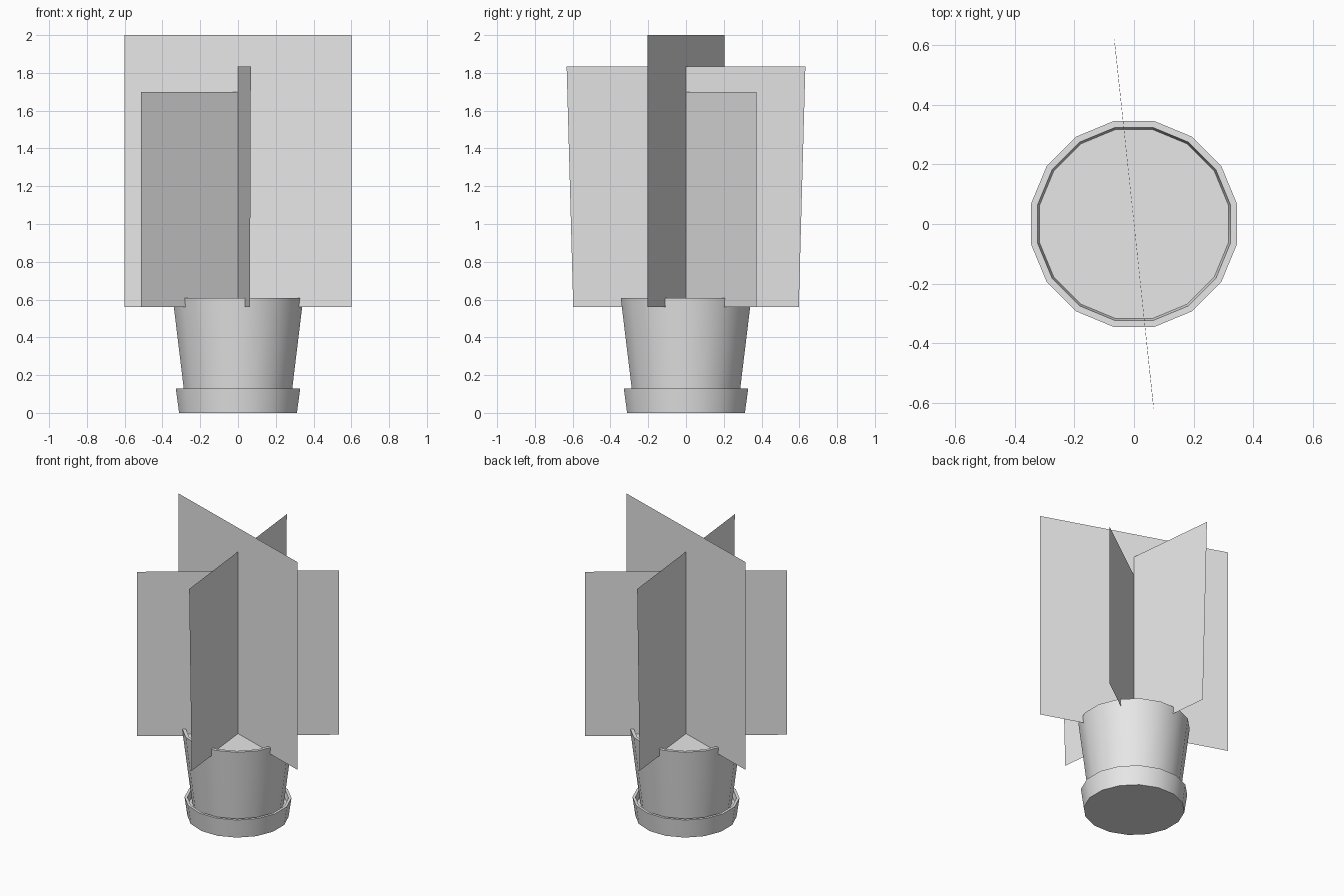
import bpy, bmesh, math
from mathutils import Vector

cube = bpy.data.objects.get("Cube")
if cube:
    bpy.data.objects.remove(cube, do_unlink=True)

# Single flat colour
grey = bpy.data.materials.new("light grey")
grey.use_nodes = True
grey.diffuse_color = (0.8, 0.8, 0.8, 1)
grey.node_tree.nodes["Principled BSDF"].inputs["Base Color"].default_value = (0.8, 0.8, 0.8, 1)

SIDES = 16


def add_object(name, bm):
    mesh = bpy.data.meshes.new(name)
    bm.to_mesh(mesh)
    bm.free()
    mesh.materials.append(grey)
    obj = bpy.data.objects.new(name, mesh)
    bpy.context.collection.objects.link(obj)
    return obj


def lathe(name, profile, cap_start=False, cap_end=False):
    """Turn (radius, height) points around z, listed from outside bottom to inside."""
    bm = bmesh.new()
    rings = []
    for r, z in profile:
        angles = [(i + 0.5) * math.tau / SIDES for i in range(SIDES)]
        rings.append([bm.verts.new((r * math.cos(a), r * math.sin(a), z)) for a in angles])
    for low, high in zip(rings, rings[1:]):
        for i in range(SIDES):
            j = (i + 1) % SIDES
            bm.faces.new((low[i], low[j], high[j], high[i]))
    if cap_start:
        bm.faces.new(rings[0][::-1])
    if cap_end:
        bm.faces.new(rings[-1])
    obj = add_object(name, bm)
    bpy.ops.object.select_all(action="DESELECT")
    obj.select_set(True)
    bpy.context.view_layer.objects.active = obj
    bpy.ops.object.shade_smooth_by_angle(angle=math.radians(35))
    return obj


def foliage_card(name, top_end, bottom_end, height):
    """Upright sheet through the pot axis, symmetric about it."""
    bm = bmesh.new()
    top, bottom = Vector(top_end), Vector(bottom_end)
    corners = [(-bottom, 0.56), (bottom, 0.56), (top, height), (-top, height)]
    bm.faces.new([bm.verts.new((p.x, p.y, z)) for p, z in corners])
    return add_object(name, bm)


# Saucer with a thin lip around the pot foot
lathe("saucer", [(0.318, 0), (0.336, 0.13), (0.318, 0.13), (0.31, 0.09), (0.28, 0.09)],
      cap_start=True)

# Tapered pot with a flat rim
lathe("pot", [(0.288, 0.09), (0.293, 0.13), (0.352, 0.607), (0.33, 0.607), (0.323, 0.573)])

# Soil surface
lathe("soil", [(0.323, 0.573)], cap_end=True)

# Three crossing foliage sheets
foliage_card("tall_foliage_card", (0.6, -0.204), (0.6, -0.204), 2.0)
foliage_card("middle_foliage_card", (0.068, -0.632), (0.063, -0.597), 1.835)
foliage_card("short_foliage_card", (0.514, 0.374), (0.514, 0.374), 1.70)
